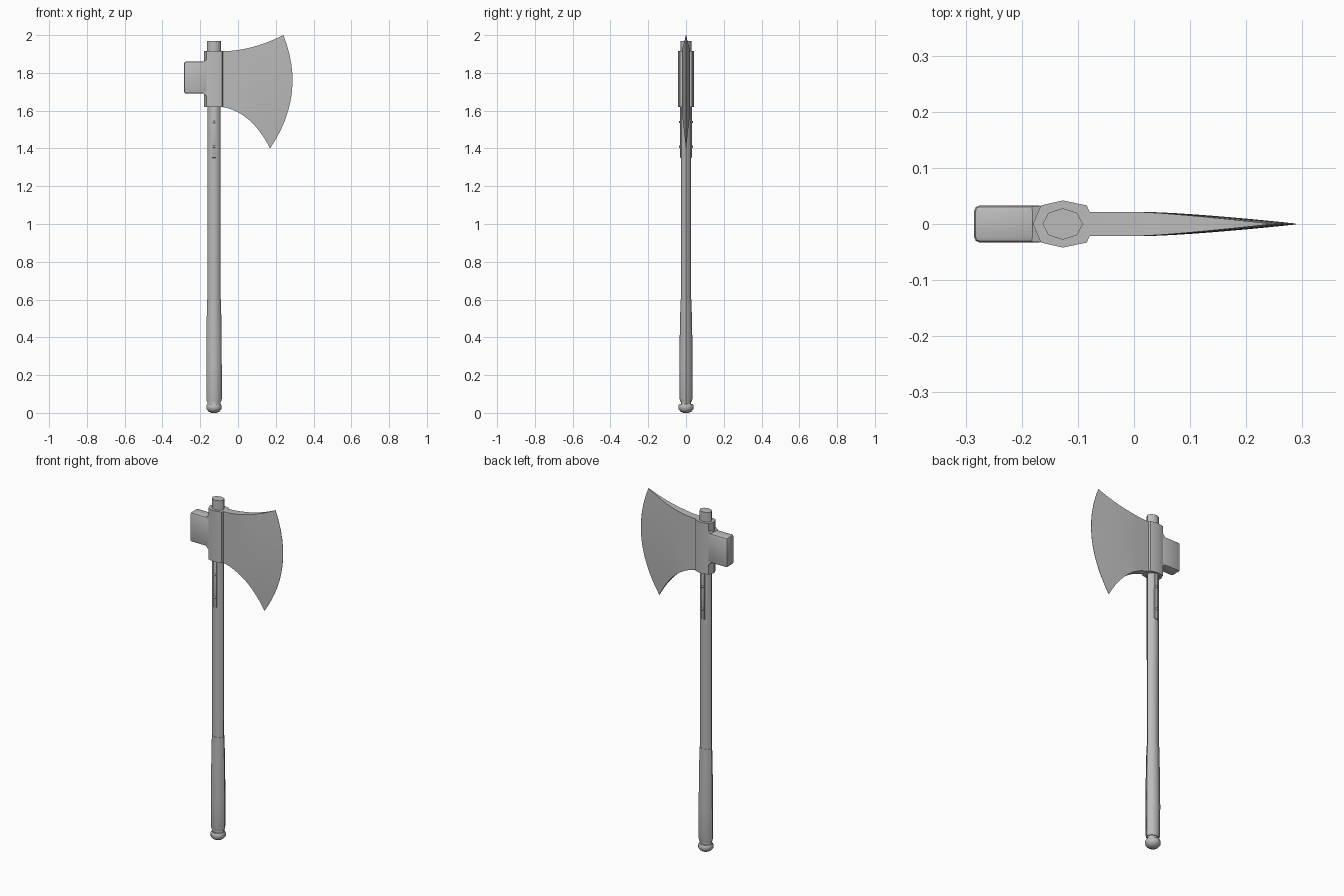
import bpy, bmesh, math
from mathutils import Vector

cube = bpy.data.objects.get("Cube")
if cube:
    bpy.data.objects.remove(cube, do_unlink=True)

AXIS = -0.127  # x of the haft

steel = bpy.data.materials.new("plain_grey")
steel.use_nodes = True
grey = (0.5, 0.5, 0.5, 1)
steel.diffuse_color = grey
steel.node_tree.nodes["Principled BSDF"].inputs["Base Color"].default_value = grey


def finish(name, bm, angle=50):
    bmesh.ops.recalc_face_normals(bm, faces=bm.faces)
    mesh = bpy.data.meshes.new(name)
    bm.to_mesh(mesh)
    bm.free()
    mesh.materials.append(steel)
    obj = bpy.data.objects.new(name, mesh)
    bpy.context.collection.objects.link(obj)
    bpy.ops.object.select_all(action='DESELECT')
    obj.select_set(True)
    bpy.context.view_layer.objects.active = obj
    bpy.ops.object.shade_smooth_by_angle(angle=math.radians(angle))
    return obj


def loft(name, rings, angle=50):
    """Skin closed rings of points and cap both ends."""
    bm = bmesh.new()
    loops = [[bm.verts.new(p) for p in ring] for ring in rings]
    for a, b in zip(loops, loops[1:]):
        for i in range(len(a)):
            j = (i + 1) % len(a)
            bm.faces.new((a[i], a[j], b[j], b[i]))
    bm.faces.new(loops[0])
    bm.faces.new(loops[-1])
    return finish(name, bm, angle)


def oval(z, rx, ry, sides=8):
    turns = [2 * math.pi * i / sides for i in range(sides)]
    return [(AXIS + rx * math.cos(t), ry * math.sin(t), z) for t in turns]


def box(name, low, high, bevel=0):
    bm = bmesh.new()
    bmesh.ops.create_cube(bm, size=1)
    low, high = Vector(low), Vector(high)
    for v in bm.verts:
        v.co = (low + high) / 2 + v.co * (high - low)
    if bevel:
        bmesh.ops.bevel(bm, geom=bm.edges[:], offset=bevel, segments=2,
                        profile=0.5, affect='EDGES')
    return finish(name, bm, 40)


# Haft, grip and pommel
loft("haft", [oval(0.04, 0.034, 0.027), oval(1.97, 0.036, 0.028)])
loft("grip", [oval(z, rx, ry) for z, rx, ry in [
    (0.06, 0.038, 0.031), (0.075, 0.041, 0.034), (0.25, 0.041, 0.035),
    (0.42, 0.040, 0.033), (0.6, 0.037, 0.029)]])
loft("pommel", [oval(z, r, r, 12) for z, r in [
    (0, 0.014), (0.008, 0.030), (0.02, 0.040), (0.036, 0.041), (0.047, 0.035)]])

# Socket around the haft
half = [(-0.18, 0), (-0.166, 0.033), (AXIS, 0.042), (-0.084, 0.033), (-0.079, 0.021)]
outline = half + [(x, -y) for x, y in reversed(half[1:])]
loft("socket", [[(x, y, z) for x, y in outline] for z in (1.62, 1.915)], 30)

# Hammer poll with its flared root
box("hammer_poll", (-0.285, -0.033, 1.69), (-0.16, 0.033, 1.86), 0.01)
loft("poll_root", [[(x, sy * 0.032, 1.775 + sz * h)
                    for sy, sz in ((-1, -1), (1, -1), (1, 1), (-1, 1))]
                   for x, h in ((-0.182, 0.084), (-0.164, 0.1))], 30)


# Blade, thick at the socket and thin at the cutting edge
def curve(a, b, c, t):
    a, b, c = Vector(a), Vector(b), Vector(c)
    return a * (1 - t) ** 2 + b * 2 * t * (1 - t) + c * t * t


def blade_point(u, v):
    top = curve((-0.085, 1.915), (0.07, 1.915), (0.24, 2.0), u)
    low = curve((-0.085, 1.62), (0.07, 1.595), (0.17, 1.4), u)
    edge = curve((0.17, 1.4), (0.365, 1.69), (0.24, 2.0), v)
    chord = Vector((0.17, 1.4)).lerp(Vector((0.24, 2.0)), v)
    return low.lerp(top, v) + (edge - chord) * u


def thickness(u):
    t = max(0, (u - 0.3) / 0.7)
    return 0.0008 + 0.0205 * (1 - t ** 1.3)


ROWS, COLS = 12, 12
rings = []
for i in range(COLS + 1):
    u = i / COLS
    side = [blade_point(u, j / ROWS) for j in range(ROWS + 1)]
    y = thickness(u)
    rings.append([(p.x, -y, p.y) for p in side] + [(p.x, y, p.y) for p in reversed(side)])
loft("blade", rings, 30)

# Riveted straps on the front and back of the haft
for side, label in ((-1, "front"), (1, "back")):
    ys = sorted((side * 0.015, side * 0.031))
    box(label + "_strap", (AXIS - 0.011, ys[0], 1.35), (AXIS + 0.011, ys[1], 1.63), 0.003)
    for n, z in enumerate((1.41, 1.54)):
        bm = bmesh.new()
        bmesh.ops.create_uvsphere(bm, u_segments=10, v_segments=6, radius=0.007)
        bmesh.ops.translate(bm, verts=bm.verts, vec=(AXIS, side * 0.031, z))
        finish(f"{label}_rivet_{n + 1}", bm)
